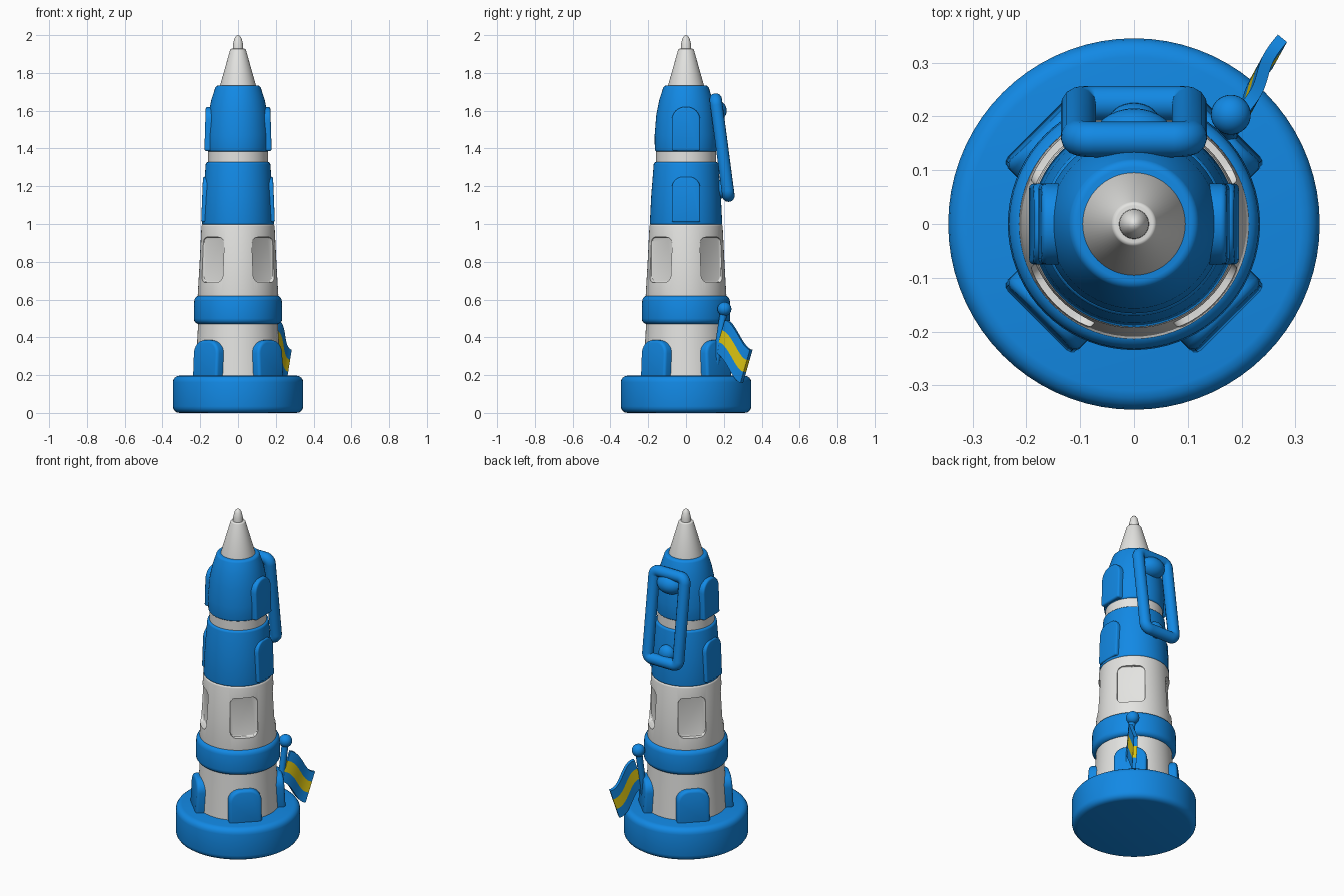
import bpy, bmesh, math
from mathutils import Matrix, Vector

if "Cube" in bpy.data.objects:
    bpy.data.objects.remove(bpy.data.objects["Cube"])


def material(name, rgb):
    m = bpy.data.materials.new(name)
    m.diffuse_color = (*rgb, 1)
    m.use_nodes = True
    m.node_tree.nodes["Principled BSDF"].inputs["Base Color"].default_value = m.diffuse_color
    return m


BLUE = material("blue", (0.006, 0.25, 0.78))
WHITE = material("white", (0.77, 0.77, 0.75))
YELLOW = material("yellow", (0.75, 0.58, 0.006))


def make(name, bm, *mats):
    bmesh.ops.recalc_face_normals(bm, faces=bm.faces)
    me = bpy.data.meshes.new(name)
    bm.to_mesh(me)
    bm.free()
    ob = bpy.data.objects.new(name, me)
    bpy.context.collection.objects.link(ob)
    for m in mats:
        me.materials.append(m)
    return ob


def bevel(ob, width, segments=4):
    mod = ob.modifiers.new("bevel", 'BEVEL')
    mod.width = width
    mod.segments = segments
    mod.limit_method = 'ANGLE'
    mod.angle_limit = math.radians(40)


def finish(ob, angle=40):
    bpy.ops.object.select_all(action='DESELECT')
    ob.select_set(True)
    bpy.context.view_layer.objects.active = ob
    bpy.ops.object.convert(target='MESH')
    bpy.ops.object.shade_smooth_by_angle(angle=math.radians(angle))


def lathe(name, profile, mat, round_edge=0.0, n=72):
    bm = bmesh.new()
    rings = [[bm.verts.new((r * math.cos(2 * math.pi * i / n),
                            r * math.sin(2 * math.pi * i / n), z)) for i in range(n)]
             for r, z in profile]
    for a, b in zip(rings, rings[1:]):
        for i in range(n):
            j = (i + 1) % n
            bm.faces.new((a[i], a[j], b[j], b[i]))
    bm.faces.new(rings[0])
    bm.faces.new(rings[-1])
    ob = make(name, bm, mat)
    if round_edge:
        bevel(ob, round_edge)
    return ob


def plate(name, angle, outline, r0, r1, mat, round_edge, lean=0.0):
    """Outline of (sideways, z) points extruded radially from r0 to r1."""
    bm = bmesh.new()
    zmin = min(p[1] for p in outline)
    inner = [bm.verts.new((r0, s, z)) for s, z in outline]
    outer = [bm.verts.new((r1 - lean * (z - zmin), s, z)) for s, z in outline]
    n = len(outline)
    for i in range(n):
        j = (i + 1) % n
        bm.faces.new((inner[i], inner[j], outer[j], outer[i]))
    bm.faces.new(inner)
    bm.faces.new(outer)
    bm.transform(Matrix.Rotation(angle, 4, 'Z'))
    ob = make(name, bm, mat)
    bevel(ob, round_edge, 3)
    return ob


def rounded_rect(hw, z0, z1, rad, rad_low=None, n=8):
    rad_low = rad if rad_low is None else rad_low
    pts = []
    for q, (sx, z, r) in enumerate([(1, z1 - rad, rad), (-1, z1 - rad, rad),
                                    (-1, z0 + rad_low, rad_low), (1, z0 + rad_low, rad_low)]):
        if r == 0:
            pts.append((sx * hw, z))
            continue
        for k in range(n + 1):
            a = math.pi / 2 * (q + k / n)
            pts.append((sx * (hw - r) + r * math.cos(a), z + r * math.sin(a)))
    return pts


def ball(name, loc, scale, mat):
    bm = bmesh.new()
    bmesh.ops.create_uvsphere(bm, u_segments=32, v_segments=16, radius=1)
    bm.transform(Matrix.Translation(loc) @ Matrix.Diagonal((*scale, 1)))
    finish(make(name, bm, mat))


def tube(name, pts, radius, mat, cyclic=False):
    cu = bpy.data.curves.new(name, 'CURVE')
    cu.dimensions = '3D'
    cu.bevel_depth = radius
    cu.bevel_resolution = 5
    cu.use_fill_caps = True
    sp = cu.splines.new('POLY')
    sp.points.add(len(pts) - 1)
    for p, co in zip(sp.points, pts):
        p.co = (*co, 1)
    sp.use_cyclic_u = cyclic
    cu.materials.append(mat)
    ob = bpy.data.objects.new(name, cu)
    bpy.context.collection.objects.link(ob)
    finish(ob)


# Stacked round body
for name, prof, mat, edge in [
    ("base", [(0.345, 0), (0.345, 0.197)], BLUE, 0.035),
    ("lower_wall", [(0.228, 0.17), (0.21, 0.49)], WHITE, 0),
    ("gallery_ring", [(0.235, 0.47), (0.231, 0.622)], BLUE, 0.03),
    ("upper_drum", [(0.192, 0.995), (0.184, 1.15), (0.17, 1.328)], BLUE, 0.012),
    ("neck", [(0.158, 1.31), (0.158, 1.40)], WHITE, 0),
    ("cap", [(0.165, 1.383), (0.166, 1.47), (0.157, 1.58), (0.142, 1.655), (0.117, 1.733)],
     BLUE, 0.012),
    ("spire", [(0.099, 1.72), (0.04, 1.928)], WHITE, 0.006),
    ("spire_tip", [(0.028, 1.92), (0.027, 1.95), (0.02, 1.98), (0.011, 1.995), (0.003, 2.0)],
     WHITE, 0),
]:
    finish(lathe(name, prof, mat, edge))

# Middle wall with four diagonal recessed windows
wall = lathe("middle_wall", [(0.214, 0.61), (0.204, 0.78), (0.193, 1.0)], WHITE, 0.012)
cutters = []
for k in range(4):
    c = plate("window_cutter", math.pi / 4 + k * math.pi / 2,
              rounded_rect(0.078, 0.69, 0.93, 0.035), 0.178, 0.3, WHITE, 0.006)
    c.hide_render = True
    mod = wall.modifiers.new("window", 'BOOLEAN')
    mod.operation = 'DIFFERENCE'
    mod.solver = 'EXACT'
    mod.object = c
    cutters.append(c)
finish(wall, 30)
for c in cutters:
    bpy.data.objects.remove(c)

# Arched buttresses at the foot
for k in range(4):
    finish(plate("buttress", math.pi / 4 + k * math.pi / 2,
                 rounded_rect(0.092, 0.17, 0.385, 0.07, 0), 0.15, 0.255, BLUE, 0.015, 0.05))

# Side lugs on the cap and faint side panels on the drum
for a in (0, math.pi):
    finish(plate("cap_lug", a, rounded_rect(0.075, 1.387, 1.62, 0.07, 0.01),
                 0.1, 0.178, BLUE, 0.015, 0.03))
    finish(plate("drum_panel", a, rounded_rect(0.075, 1.01, 1.25, 0.06, 0.01),
                 0.1, 0.195, BLUE, 0.008, 0.04))

# Leaning clip frame on the back with its two mounts
loop = rounded_rect(0.103, 1.15, 1.66, 0.03)
tube("clip_frame", [(s, 0.157 + (1.66 - z) * 0.132, z) for s, z in loop], 0.033, BLUE, True)
ball("clip_upper_mount", (0, 0.15, 1.6), (0.08, 0.065, 0.06), BLUE)
ball("clip_lower_mount", (0, 0.185, 1.185), (0.05, 0.04, 0.05), BLUE)

# Flagpole with ball finial
tube("flagpole", [(0.17, 0.145, 0.18), (0.18, 0.2, 0.54)], 0.019, BLUE)
ball("flagpole_ball", (0.18, 0.203, 0.55), (0.037, 0.037, 0.037), BLUE)

# Waving flag with a yellow middle stripe
bm = bmesh.new()
rows, cols = (0, 0.31, 0.67, 1), 16
grid = []
for v in rows:
    line = []
    for i in range(cols + 1):
        t = i / cols
        s = t * t * (3 - 2 * t)
        y = 0.212 + 0.133 * t - 0.05 * v
        z = 0.49 - 0.155 * s - 0.175 * v
        x = 0.196 + 0.55 * (y - 0.2) + 0.006 * math.sin(t * 2 * math.pi)
        line.append(bm.verts.new((x, y, z)))
    grid.append(line)
for j in range(3):
    for i in range(cols):
        f = bm.faces.new((grid[j][i], grid[j][i + 1], grid[j + 1][i + 1], grid[j + 1][i]))
        f.material_index = 1 if j == 1 else 0
flag = make("flag", bm, BLUE, YELLOW)
mod = flag.modifiers.new("thickness", 'SOLIDIFY')
mod.thickness = 0.022
mod.offset = 0
finish(flag)
